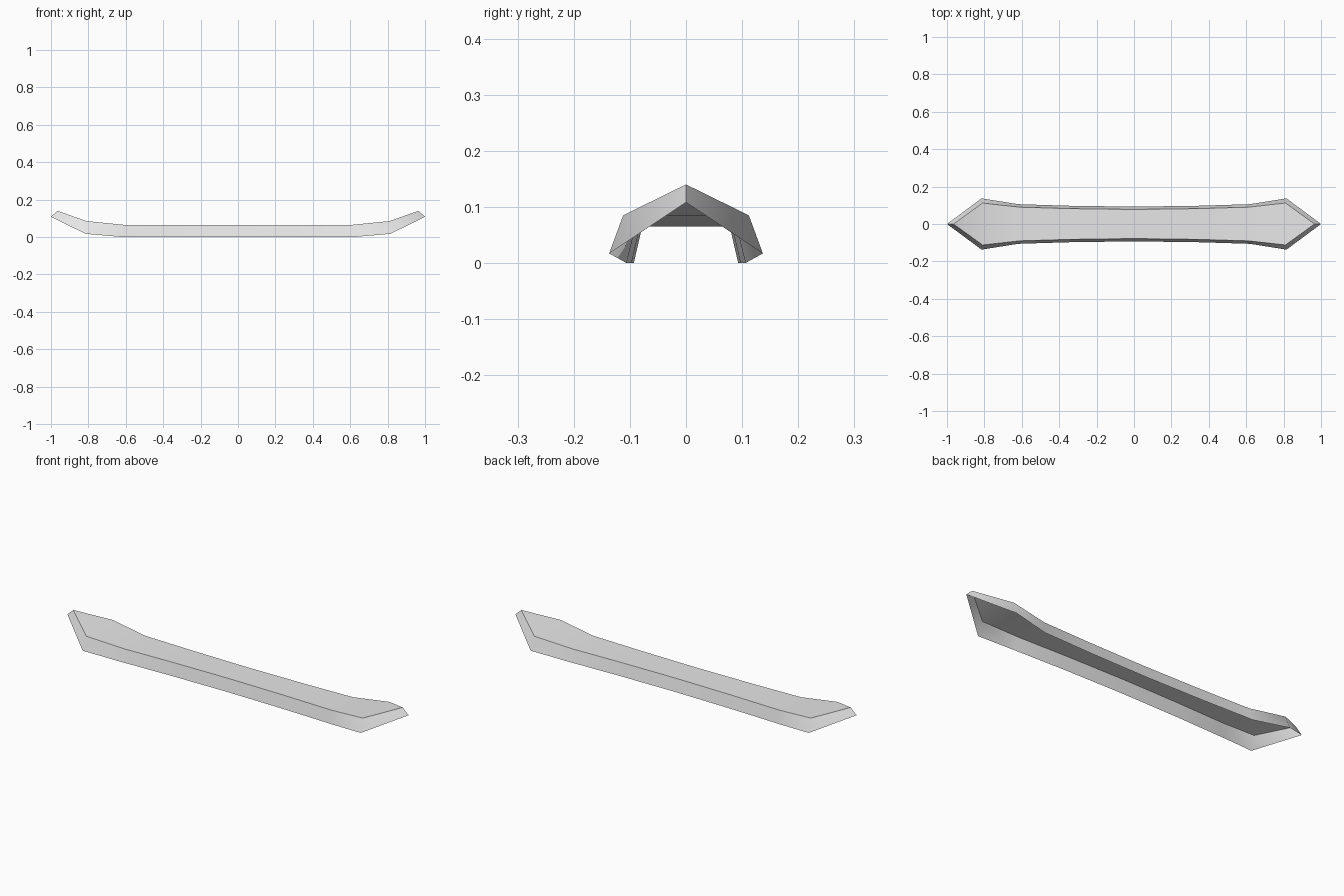
import bpy, bmesh
from math import radians

cube = bpy.data.objects.get("Cube")
if cube:
    bpy.data.objects.remove(cube, do_unlink=True)

grey = bpy.data.materials.new("light grey")
grey.use_nodes = True
colour = (0.8, 0.8, 0.8, 1)
grey.diffuse_color = colour
grey.node_tree.nodes["Principled BSDF"].inputs["Base Color"].default_value = colour

# Half-length stations: (x, half width, height) for the deck edge and flared rim
DECK = [(0, 0.078, 0.065), (0.33, 0.082, 0.065), (0.61, 0.09, 0.065), (0.81, 0.112, 0.085)]
RIM = [(0, 0.093, 0), (0.33, 0.097, 0), (0.62, 0.106, 0), (0.815, 0.137, 0.017)]
DECK_TIP, RIM_TIP = (0.965, 0, 0.14), (1.0, 0, 0.108)


def full_side(half, side):
    """Stations from -x to +x along one side."""
    return [(-x, side * y, z) for x, y, z in half[:0:-1]] + [(x, side * y, z) for x, y, z in half]


def outline(half, tip):
    """Closed counter-clockwise outline, starting at the -x tip."""
    return [(-tip[0], 0, tip[2])] + full_side(half, -1) + [tip] + full_side(half, 1)[::-1]


bm = bmesh.new()
deck = [bm.verts.new(p) for p in outline(DECK, DECK_TIP)]
rim = [bm.verts.new(p) for p in outline(RIM, RIM_TIP)]
n = len(deck)

# Deck: strips across the width, closing to a triangle at each tip
for i in range(n // 2):
    corners = [deck[i], deck[i + 1], deck[n - i - 1], deck[(n - i) % n]]
    bm.faces.new(list(dict.fromkeys(corners)))

# Flared skirt around the deck, open below
for i in range(n):
    j = (i + 1) % n
    bm.faces.new((deck[j], deck[i], rim[i], rim[j]))

mesh = bpy.data.meshes.new("flared_panel")
bm.to_mesh(mesh)
bm.free()
mesh.materials.append(grey)
panel = bpy.data.objects.new("flared_panel", mesh)
bpy.context.collection.objects.link(panel)

# Smooth along the length, crisp at the deck edge and tips
bpy.ops.object.select_all(action='DESELECT')
panel.select_set(True)
bpy.context.view_layer.objects.active = panel
bpy.ops.object.shade_smooth_by_angle(angle=radians(55))
